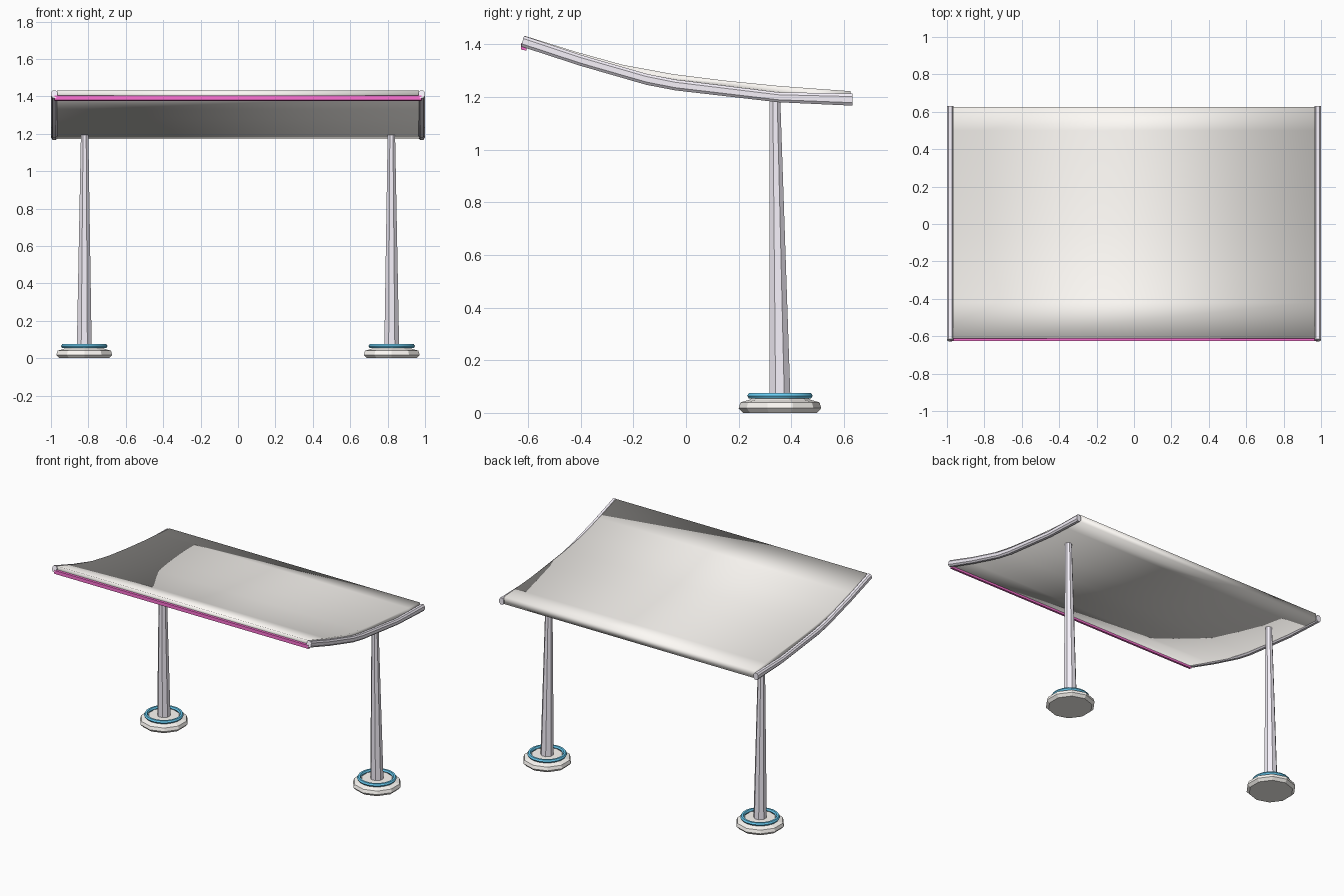
import bpy, bmesh, math

if "Cube" in bpy.data.objects:
    bpy.data.objects.remove(bpy.data.objects["Cube"])


def material(name, color):
    m = bpy.data.materials.new(name)
    m.diffuse_color = (*color, 1)
    m.use_nodes = True
    m.node_tree.nodes["Principled BSDF"].inputs["Base Color"].default_value = m.diffuse_color
    return m


PINK = material("pink_trim", (1.0, 0.17, 0.66))
BLUE = material("blue_ring", (0.14, 0.6, 0.88))
WHITE = material("warm_white", (1.0, 0.97, 0.93))
METAL = material("pale_metal", (0.93, 0.89, 0.97))


def loft(name, rings, mat=None, closed=False, smooth=None):
    """Skin a list of equal-length rings; cap the ends, or close the loop."""
    bm = bmesh.new()
    rows = [[bm.verts.new(p) for p in r] for r in rings]
    n = len(rows[0])
    pairs = list(zip(rows, rows[1:]))
    if closed:
        pairs.append((rows[-1], rows[0]))
    else:
        bm.faces.new(rows[0])
        bm.faces.new(rows[-1])
    for a, b in pairs:
        for i in range(n):
            j = (i + 1) % n
            bm.faces.new((a[i], a[j], b[j], b[i]))
    bmesh.ops.recalc_face_normals(bm, faces=bm.faces)
    me = bpy.data.meshes.new(name)
    bm.to_mesh(me)
    bm.free()
    ob = bpy.data.objects.new(name, me)
    bpy.context.collection.objects.link(ob)
    if mat:
        me.materials.append(mat)
    if smooth:
        bpy.ops.object.select_all(action='DESELECT')
        ob.select_set(True)
        bpy.context.view_layer.objects.active = ob
        bpy.ops.object.shade_smooth_by_angle(angle=math.radians(smooth))
    return ob


def circle(cx, cy, z, r, n):
    return [(cx + r * math.cos(2 * math.pi * (i + .5) / n),
             cy + r * math.sin(2 * math.pi * (i + .5) / n), z) for i in range(n)]


# Curved roof panel, softly shaded over its edges: top and bottom heights along y
PANEL = [(-0.612, 1.432, 1.392), (-0.42, 1.372, 1.332), (-0.24, 1.322, 1.278),
         (-0.05, 1.287, 1.238), (0.15, 1.262, 1.212), (0.35, 1.242, 1.190),
         (0.50, 1.231, 1.180), (0.625, 1.222, 1.172)]
sheet = [(y, t) for y, t, b in PANEL] + [(y, b) for y, t, b in reversed(PANEL)]
loft("roof_panel", [[(x, y, z) for y, z in sheet] for x in (-0.968, 0.968)],
     WHITE, smooth=180)

# Pink strip along the front edge
strip = [(-0.626, 1.380), (-0.606, 1.376), (-0.606, 1.406), (-0.626, 1.404)]
loft("front_trim", [[(x, y, z) for y, z in strip] for x in (-0.98, 0.98)], PINK)

# Chamfered rails on both ends, with the same bend as the roof
RAIL = [(-0.615, 1.432, 1.392), (-0.40, 1.360, 1.318), (-0.15, 1.288, 1.246),
        (-0.04, 1.266, 1.225), (0.35, 1.218, 1.180), (0.632, 1.213, 1.167)]
SECTION = [(-1, .25), (-.5, 0), (.5, 0), (1, .25), (1, .75), (.5, 1), (-.5, 1), (-1, .75)]
for side, s in (("left", -1), ("right", 1)):
    rings = [[(s * 0.982 + u * 0.017, y - (0.012 * (1 - v) if y < -.6 else 0),
               b + v * (t - b)) for u, v in SECTION] for y, t, b in RAIL]
    loft(side + "_rail", rings, METAL, smooth=30)

    # Stepped foot, blue ring and tapering post
    cx, cy = s * 0.822, 0.357
    foot = [(0.14, 0), (0.157, 0.018), (0.15, 0.04), (0.115, 0.05), (0.10, 0.062)]
    loft(side + "_foot", [circle(cx, cy, z, r, 10) for r, z in foot], WHITE)

    ring = [circle(cx, cy, 0.065 + 0.012 * math.sin(a), 0.113 + 0.013 * math.cos(a), 20)
            for a in (k * math.pi / 3 for k in range(6))]
    loft(side + "_foot_ring", ring, BLUE, closed=True, smooth=50)

    loft(side + "_post", [circle(cx, cy, 0.055, 0.043, 8),
                          circle(s * 0.82, 0.338, 1.20, 0.0215, 8)], METAL)
